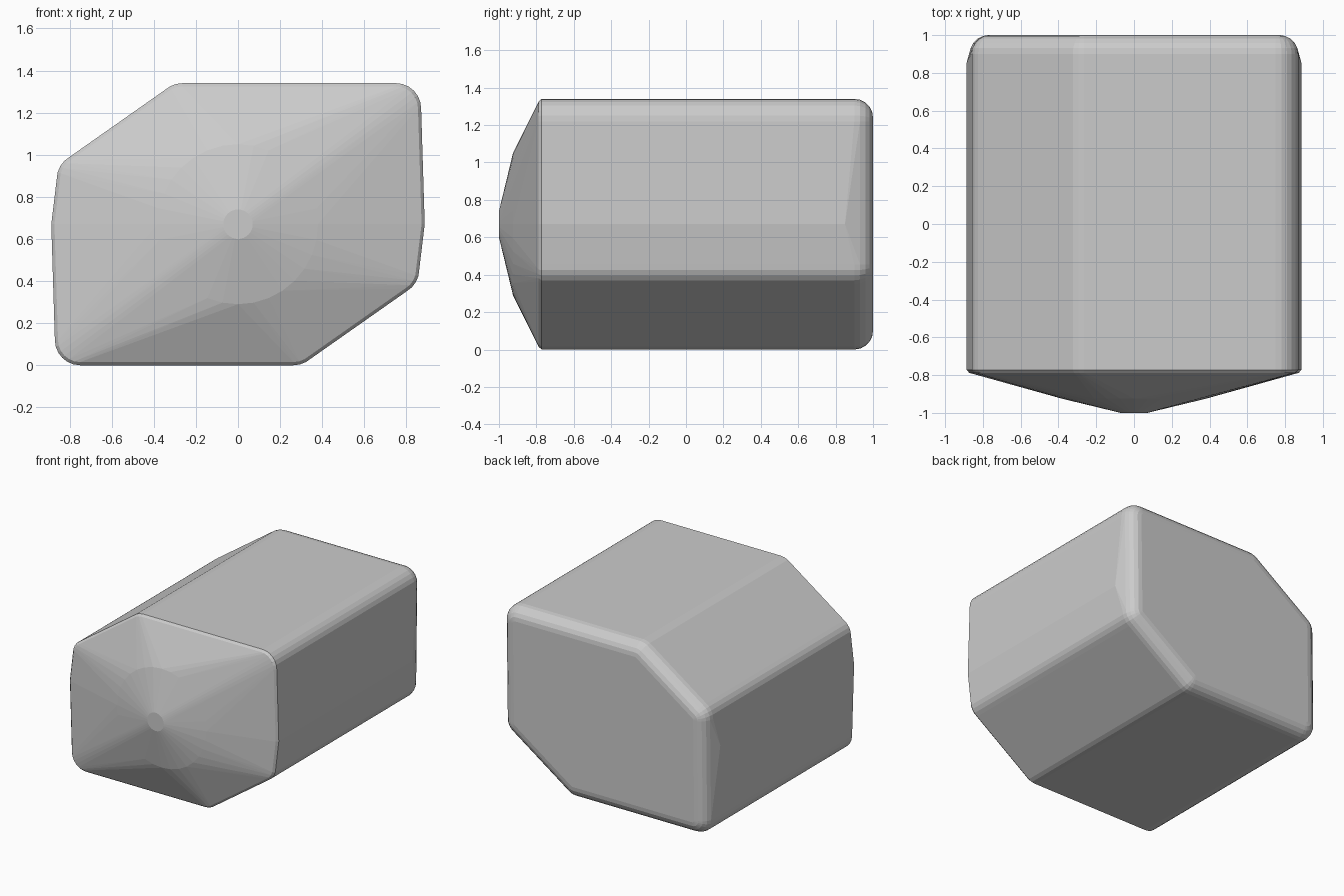
import bpy, bmesh, math
from mathutils import Vector

if "Cube" in bpy.data.objects:
    bpy.data.objects.remove(bpy.data.objects["Cube"])

R = 0.12      # corner rounding radius
MID = 0.67    # height of the body axis
# half of the six-sided core outline (x, z); the other half is its point mirror
HALF = [(0.264, 0.12), (0.741, 0.455), (0.75, 1.22)]
BULGE = (0.767, 0.67)


def outline(inset, bulge):
    """Rounded outline points: circles swept around the core corners."""
    core = HALF + ([BULGE] if bulge else [])
    core = core + [(-x, 2 * MID - z) for x, z in core]
    r = R - inset
    n = 24
    return [(x + r * math.cos(2 * math.pi * i / n), z + r * math.sin(2 * math.pi * i / n))
            for x, z in core for i in range(n)]


def ring(radius, n=32):
    return [(radius * math.cos(2 * math.pi * i / n), MID + radius * math.sin(2 * math.pi * i / n))
            for i in range(n)]


# body sections from the pointed front to the rounded back
sections = [(-1.0, ring(0.07)), (-0.925, ring(0.38)),
            (-0.788, outline(0.015, True)), (-0.772, outline(0, True)),
            (0.85, outline(0, True))]
for k in range(6):
    a = math.pi / 2 * k / 5
    sections.append((0.9 + 0.1 * math.sin(a), outline(0.1 * (1 - math.cos(a)), False)))

# wrap each section to its outer loop, then wrap the whole body
bm = bmesh.new()
for y, pts in sections:
    for x, z in pts:
        bm.verts.new(Vector((x, y, z)))
bmesh.ops.remove_doubles(bm, verts=bm.verts, dist=0.0005)
res = bmesh.ops.convex_hull(bm, input=bm.verts)
bmesh.ops.delete(bm, geom=[v for v in bm.verts if not v.link_faces], context='VERTS')
bmesh.ops.dissolve_limit(bm, angle_limit=math.radians(0.5), verts=bm.verts, edges=bm.edges)
bmesh.ops.recalc_face_normals(bm, faces=bm.faces)

mesh = bpy.data.meshes.new("body")
bm.to_mesh(mesh)
bm.free()
body = bpy.data.objects.new("body", mesh)
bpy.context.collection.objects.link(body)
